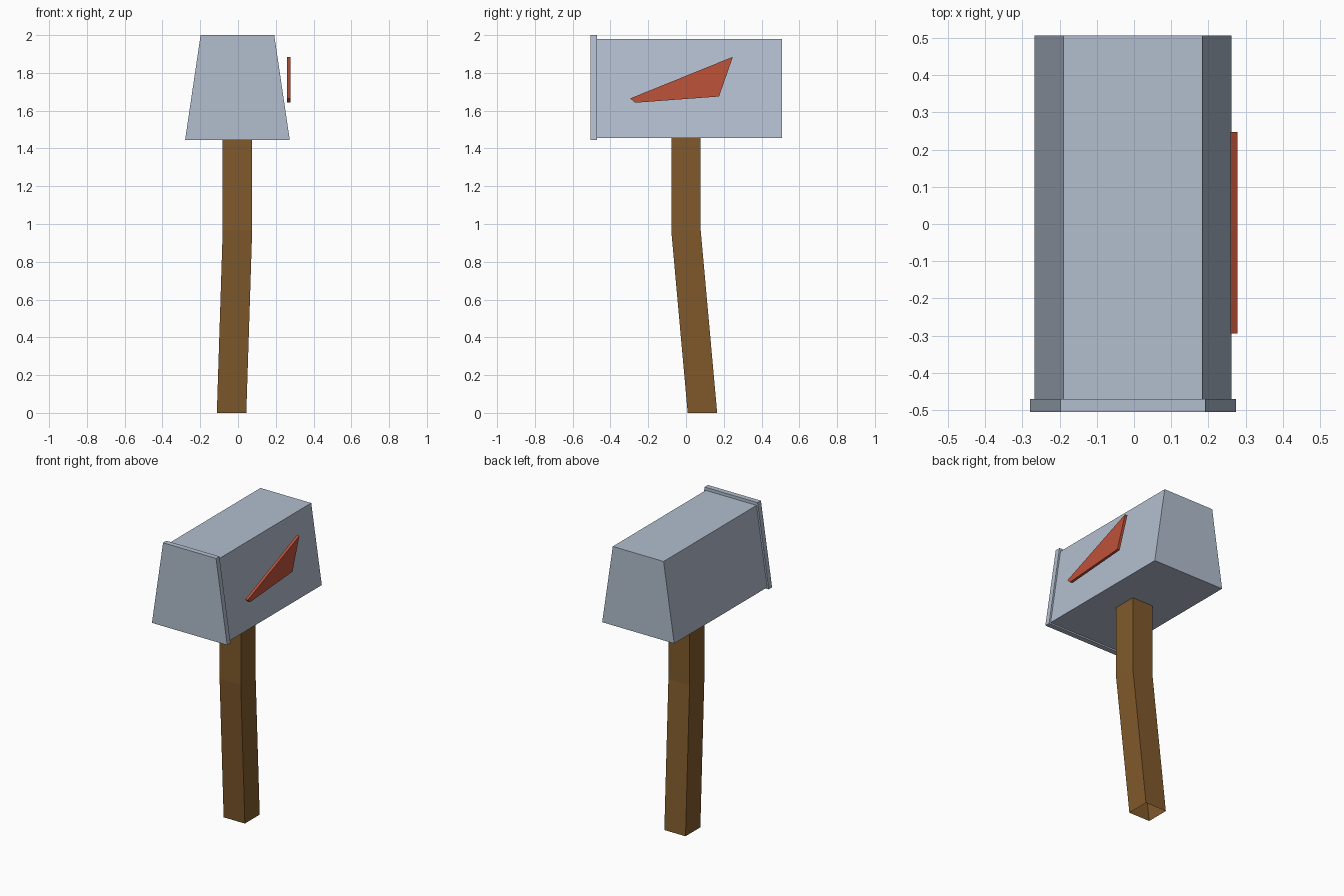
import bpy, bmesh
from mathutils import Vector

if "Cube" in bpy.data.objects:
    bpy.data.objects.remove(bpy.data.objects["Cube"])


def material(name, rgb):
    m = bpy.data.materials.new(name)
    m.diffuse_color = (*rgb, 1.0)
    m.use_nodes = True
    m.node_tree.nodes["Principled BSDF"].inputs["Base Color"].default_value = m.diffuse_color
    return m


GREY = material("blue grey metal", (0.445, 0.515, 0.617))
BROWN = material("brown wood", (0.216, 0.102, 0.025))
RED = material("flag red", (0.515, 0.084, 0.042))


def loft(name, rings, mat, caps=True):
    """Join equal-length rings of points into one faceted part."""
    bm = bmesh.new()
    loops = [[bm.verts.new(p) for p in ring] for ring in rings]
    n = len(loops[0])
    for a, b in zip(loops, loops[1:]):
        for i in range(n):
            j = (i + 1) % n
            bm.faces.new((a[i], a[j], b[j], b[i]))
    if caps:
        bm.faces.new(loops[0][::-1])
        bm.faces.new(loops[-1])
    bmesh.ops.recalc_face_normals(bm, faces=bm.faces)
    mesh = bpy.data.meshes.new(name)
    bm.to_mesh(mesh)
    bm.free()
    mesh.materials.append(mat)
    obj = bpy.data.objects.new(name, mesh)
    bpy.context.collection.objects.link(obj)
    return obj


def tapered_box(name, y0, y1, z0, z1, half_low, half_top, mat):
    """Box with a trapezoid cross-section running along y."""
    cx = -0.003
    section = [(cx - half_low, z0), (cx + half_low, z0),
               (cx + half_top, z1), (cx - half_top, z1)]
    return loft(name, [[(x, y, z) for x, z in section] for y in (y0, y1)], mat)


# Mailbox body and its slightly larger front door
tapered_box("mailbox_body", -0.47, 0.507, 1.455, 1.98, 0.265, 0.187, GREY)
tapered_box("front_door", -0.505, -0.47, 1.445, 2.0, 0.277, 0.195, GREY)

# Square post, bent partway up and hollow at the ends
h = 0.078
path = [(-0.034, 0.087, 0.0), (-0.003, 0.0, 0.965), (-0.003, 0.0, 1.455)]
square = [(-h, -h), (h, -h), (h, h), (-h, h)]
loft("post", [[Vector(c) + Vector((dx, dy, 0)) for dx, dy in square] for c in path],
     BROWN, caps=False)

# Signal flag held just off the right side
outline = [(-0.295, 1.665), (-0.27, 1.642), (0.175, 1.675), (0.248, 1.885)]
loft("flag", [[(x, y, z) for y, z in outline] for x in (0.26, 0.278)], RED)
